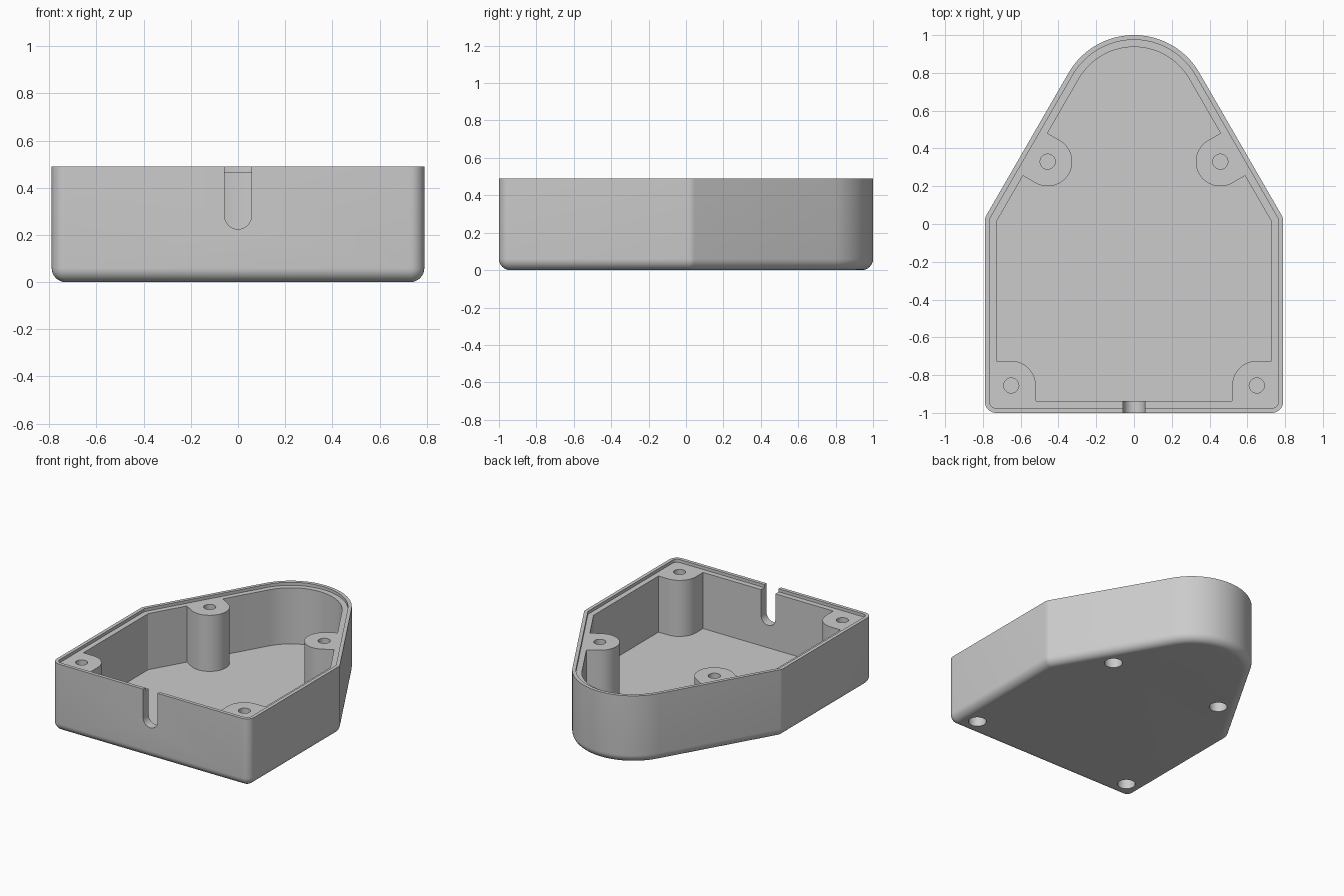
import bpy, bmesh
from math import sin, cos, radians, sqrt
from mathutils import Matrix

if "Cube" in bpy.data.objects:
    bpy.data.objects.remove(bpy.data.objects["Cube"])

HALF, HEIGHT, LEDGE, WALL, LIP = 0.79, 0.49, 0.468, 0.063, 0.025
ROUND, NOSE_R, NOSE_Y = 0.06, 0.4, 0.6
SLOPE = sqrt(3) / 2

grey = bpy.data.materials.new("plain grey")
grey.use_nodes = True
grey.diffuse_color = (0.6, 0.6, 0.6, 1)
grey.node_tree.nodes["Principled BSDF"].inputs["Base Color"].default_value = (0.6, 0.6, 0.6, 1)


def arc(cx, cy, r, start, end, steps):
    angles = [radians(start + (end - start) * i / steps) for i in range(steps + 1)]
    return [(cx + r * cos(a), cy + r * sin(a)) for a in angles]


def outline(inset):
    """Closed case outline, moved inwards by inset."""
    q, r = max(ROUND, inset), max(ROUND - inset, 0)
    x = HALF - q
    bend_y = NOSE_Y + 2 * (NOSE_R - q - SLOPE * x)
    half = arc(x, -1 + q, r, -90, 0, 8)
    half += arc(x, bend_y, r, 0, 30, 4)
    half += arc(0, NOSE_Y, NOSE_R - inset, 30, 90, 20)
    return half + [(-px, py) for px, py in reversed(half[:-1])]


def loft(name, rings):
    """Skin a stack of (outline, z) rings and cap both ends."""
    bm = bmesh.new()
    loops = [[bm.verts.new((x, y, z)) for x, y in pts] for pts, z in rings]
    for low, high in zip(loops, loops[1:]):
        for i in range(len(low)):
            bm.faces.new((low[i - 1], low[i], high[i], high[i - 1]))
    bm.faces.new(loops[0])
    bm.faces.new(loops[-1])
    bmesh.ops.remove_doubles(bm, verts=bm.verts, dist=1e-5)
    bmesh.ops.recalc_face_normals(bm, faces=bm.faces)
    mesh = bpy.data.meshes.new(name)
    bm.to_mesh(mesh)
    bm.free()
    mesh.materials.append(grey)
    obj = bpy.data.objects.new(name, mesh)
    bpy.context.collection.objects.link(obj)
    return obj


def prism(name, pts, z0, z1):
    return loft(name, [(pts, z0), (pts, z1)])


def combine(target, tool, operation):
    tool.hide_render = True
    mod = target.modifiers.new(operation.lower(), 'BOOLEAN')
    mod.operation, mod.solver, mod.object = operation, 'EXACT', tool
    bpy.context.view_layer.objects.active = target
    bpy.ops.object.modifier_apply(modifier=mod.name)
    bpy.data.objects.remove(tool)


# Hollow shell: rounded base, outer wall, stepped lip, inner wall and floor
rings = [(outline(ROUND - x), ROUND + z) for x, z in arc(0, 0, ROUND, -90, 0, 8)]
rings += [(outline(0), HEIGHT), (outline(LIP), HEIGHT), (outline(LIP), LEDGE),
          (outline(WALL), LEDGE), (outline(WALL), WALL)]
case = loft("case_shell", rings)

# Screw posts, grown out of the walls
FRONT, REAR, POST_R = (0.65, -0.855), (0.457, 0.33), 0.13
fx, fy = FRONT
front_post = arc(fx, fy, POST_R, 90, 180, 16)
front_post += [(fx - POST_R, fy - 0.1), (fx + 0.1, fy - 0.1), (fx + 0.1, fy + POST_R)]
rear_post = arc(*REAR, POST_R, 120, 300, 32)
reach = 0.096
rear_post += [(rear_post[i][0] + reach * SLOPE, rear_post[i][1] + reach / 2) for i in (-1, 0)]
for side in (1, -1):
    for name, pts in (("front_post", front_post), ("rear_post", rear_post)):
        post = prism(name, [(side * x, y) for x, y in pts], 0.04, LEDGE)
        combine(case, post, 'UNION')

# Screw holes from above and wider recesses from below
for side in (1, -1):
    for x, y in (FRONT, REAR):
        for r, z0, z1 in ((0.04, 0.36, 0.6), (0.06, -0.1, 0.3)):
            hole = prism("hole_cutter", arc(side * x, y, r, 0, 348.75, 31), z0, z1)
            combine(case, hole, 'DIFFERENCE')

# Round-bottomed cable slot in the front wall
slot_r = 0.057
slot = prism("slot_cutter", arc(0, 0.282, slot_r, 180, 360, 20) + [(slot_r, 0.6), (-slot_r, 0.6)], 0.9, 1.1)
slot.data.transform(Matrix.Rotation(radians(90), 4, 'X'))
combine(case, slot, 'DIFFERENCE')

# Smooth the curves, keep the edges crisp
bpy.ops.object.select_all(action='DESELECT')
case.select_set(True)
bpy.context.view_layer.objects.active = case
bpy.ops.object.shade_smooth_by_angle(angle=radians(25))
